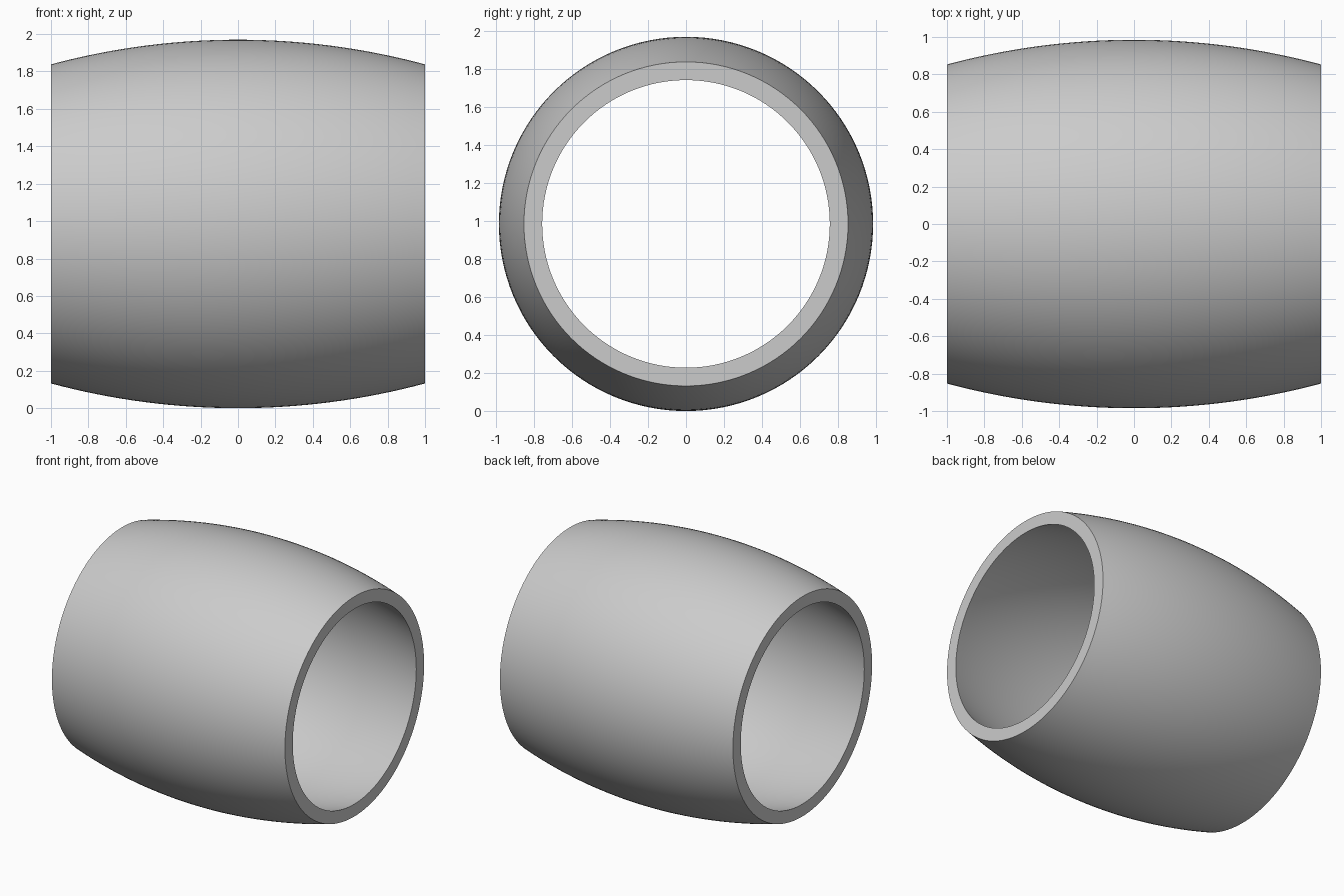
import bpy, bmesh, math

cube = bpy.data.objects.get("Cube")
if cube:
    bpy.data.objects.remove(cube, do_unlink=True)

HALF_LENGTH = 1.0
MID_RADIUS = 0.985
END_RADIUS = 0.853
BORE_END_RADIUS = 0.757
STEPS = 32
SEGMENTS = 128

# Plain grey material
grey = bpy.data.materials.new("light grey")
grey.use_nodes = True
colour = (0.6, 0.6, 0.6, 1)
grey.diffuse_color = colour
grey.node_tree.nodes["Principled BSDF"].inputs["Base Color"].default_value = colour

# Wall curve: outer and inner arcs share one centre
sag = MID_RADIUS - END_RADIUS
outer_arc = (HALF_LENGTH ** 2 + sag ** 2) / (2 * sag)
arc_centre = MID_RADIUS - outer_arc
inner_arc = math.hypot(HALF_LENGTH, BORE_END_RADIUS - arc_centre)


def arc_points(radius):
    xs = [HALF_LENGTH * (2 * i / STEPS - 1) for i in range(STEPS + 1)]
    return [(x, arc_centre + math.sqrt(radius ** 2 - x ** 2)) for x in xs]


profile = arc_points(outer_arc) + arc_points(inner_arc)[::-1]

# Hollow barrel band: closed profile swept round the x axis
bm = bmesh.new()
rings = []
for s in range(SEGMENTS):
    a = 2 * math.pi * s / SEGMENTS
    rings.append([bm.verts.new((x, r * math.cos(a), MID_RADIUS + r * math.sin(a)))
                  for x, r in profile])
count = len(profile)
for s in range(SEGMENTS):
    here, there = rings[s], rings[(s + 1) % SEGMENTS]
    for i in range(count):
        j = (i + 1) % count
        bm.faces.new((here[i], here[j], there[j], there[i]))
bmesh.ops.recalc_face_normals(bm, faces=bm.faces)

mesh = bpy.data.meshes.new("barrel_band")
bm.to_mesh(mesh)
bm.free()
mesh.materials.append(grey)
band = bpy.data.objects.new("barrel_band", mesh)
bpy.context.collection.objects.link(band)

# Smooth walls with crisp rims
bpy.ops.object.select_all(action="DESELECT")
band.select_set(True)
bpy.context.view_layer.objects.active = band
bpy.ops.object.shade_smooth_by_angle(angle=math.radians(30))
